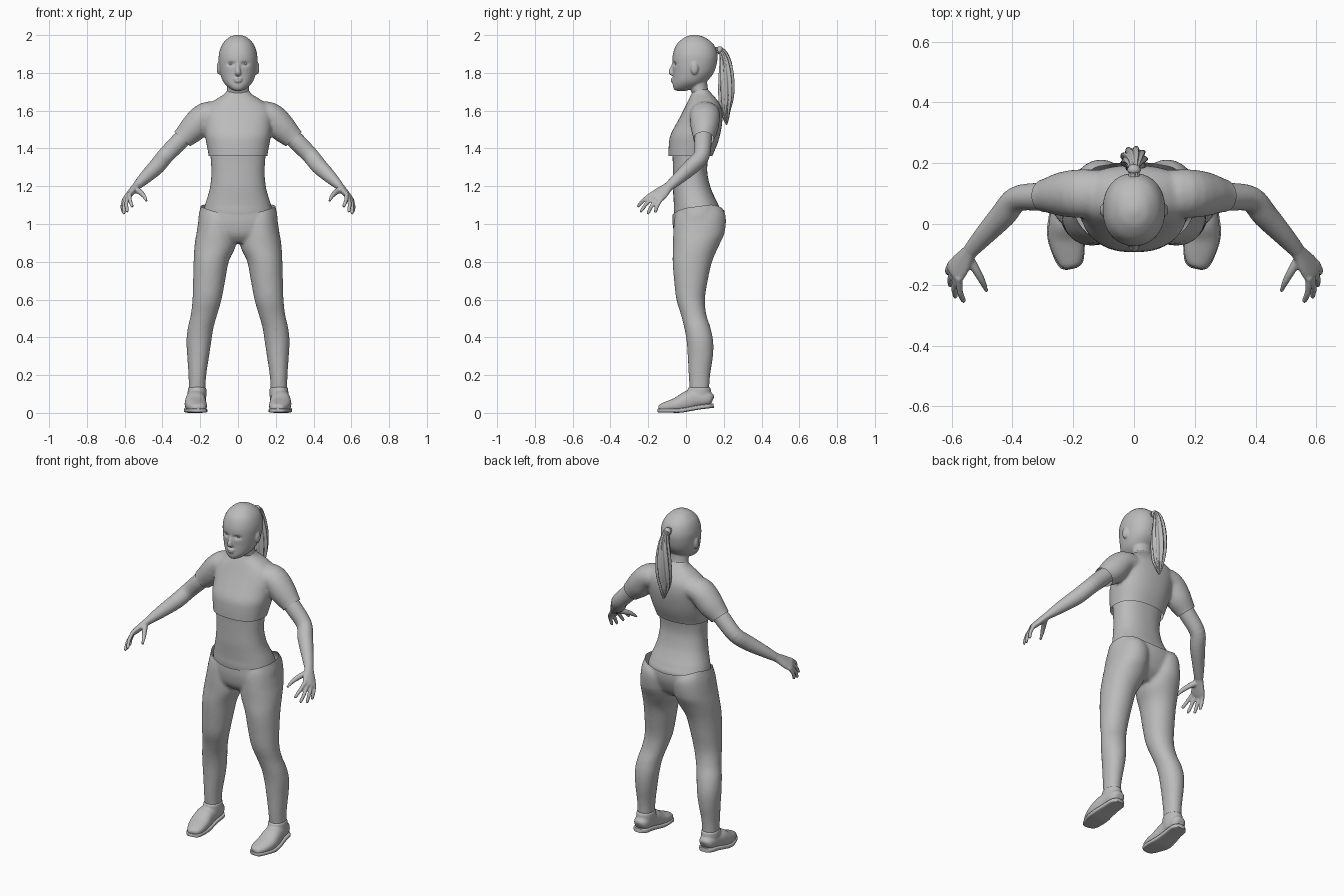
import bpy, bmesh, math
from mathutils import Vector, Matrix

grey = bpy.data.materials.new("plain_grey")
grey.diffuse_color = (0.5, 0.5, 0.5, 1)


def spline(rows, steps=4):
    """Catmull-Rom interpolation of section rows."""
    out = []
    for i in range(len(rows) - 1):
        a, b, c, d = (rows[max(0, min(len(rows) - 1, i + k))] for k in (-1, 0, 1, 2))
        for j in range(steps):
            t = j / steps
            out.append([0.5 * (2 * q + (r - p) * t + (2 * p - 5 * q + 4 * r - w) * t * t
                               + (3 * q - p - 3 * r + w) * t ** 3)
                        for p, q, r, w in zip(a, b, c, d)])
    return out + [list(rows[-1])]


def loft(bm, rows, wide=None, n=28, e=2.0, s=1, lobes=0):
    """Closed loft through rows (x, y, z, r_wide, r_thin); level sections if wide is None."""
    rows = spline(rows)
    pts = [Vector(r[:3]) for r in rows]
    rings = []
    for i, r in enumerate(rows):
        u, v = Vector((1, 0, 0)), Vector((0, 1, 0))
        if wide:
            t = (pts[min(i + 1, len(pts) - 1)] - pts[max(i - 1, 0)]).normalized()
            w = Vector(wide)
            u = (w - t * w.dot(t)).normalized()
            v = t.cross(u)
        ring = []
        for k in range(n):
            a = 2 * math.pi * k / n
            c, d = math.cos(a), math.sin(a)
            m = 1 + 0.13 * math.cos(lobes * a + i * 0.35) if lobes else 1
            p = pts[i] + u * (max(r[3], .002) * m * math.copysign(abs(c) ** (2 / e), c)) \
                + v * (max(r[4], .002) * m * math.copysign(abs(d) ** (2 / e), d))
            ring.append(bm.verts.new((p.x * s, p.y, p.z)))
        rings.append(ring)
    for a, b in zip(rings, rings[1:]):
        for k in range(n):
            bm.faces.new((a[k], a[(k + 1) % n], b[(k + 1) % n], b[k]))
    bm.faces.new(rings[0][::-1])
    bm.faces.new(rings[-1])


def level(rows):
    """Rows (z, x, half_width, y_front, y_back) to loft rows."""
    return [(x, (f + b) / 2, z, w, (b - f) / 2) for z, x, w, f, b in rows]


def ball(bm, at, r):
    bmesh.ops.create_uvsphere(bm, u_segments=20, v_segments=14, radius=1,
                              matrix=Matrix.Translation(at) @ Matrix.Diagonal((*r, 1)))


def finish(name, bm, voxel=0, smooth=0, cuts=(), shape=None):
    """Make the object, fuse its volumes, trim it by planes and reshape it."""
    bmesh.ops.recalc_face_normals(bm, faces=bm.faces)
    me = bpy.data.meshes.new(name)
    bm.to_mesh(me)
    bm.free()
    ob = bpy.data.objects.new(name, me)
    bpy.context.collection.objects.link(ob)
    if voxel:
        m = ob.modifiers.new("fuse", 'REMESH')
        m.mode, m.voxel_size = 'VOXEL', voxel
        m = ob.modifiers.new("soften", 'SMOOTH')
        m.factor, m.iterations = 0.5, smooth
        dg = bpy.context.evaluated_depsgraph_get()
        fused = bpy.data.meshes.new_from_object(ob.evaluated_get(dg))
        ob.modifiers.clear()
        ob.data = fused
        bm = bmesh.new()
        bm.from_mesh(fused)
        for co, no in cuts:
            bmesh.ops.bisect_plane(bm, geom=bm.verts[:] + bm.edges[:] + bm.faces[:],
                                   plane_co=co, plane_no=no, clear_outer=True)
        if shape:
            for v in bm.verts:
                shape(v.co)
        bm.to_mesh(fused)
        bm.free()
    ob.data.materials.clear()
    ob.data.materials.append(grey)
    bpy.ops.object.select_all(action='DESELECT')
    bpy.context.view_layer.objects.active = ob
    ob.select_set(True)
    bpy.ops.object.shade_smooth_by_angle(angle=math.radians(50))
    return ob


# Head, neck, nose, lips and ears
bm = bmesh.new()
loft(bm, level([(1.705, 0, .015, -.052, 0), (1.714, 0, .038, -.064, .03), (1.735, 0, .064, -.07, .085),
                (1.76, 0, .082, -.069, .115), (1.80, 0, .095, -.069, .147), (1.85, 0, .102, -.072, .163),
                (1.90, 0, .101, -.069, .166), (1.95, 0, .084, -.05, .147), (1.985, 0, .052, -.012, .105),
                (1.998, 0, .024, .02, .07), (2.002, 0, .006, .04, .05)]), n=40, e=2.15)
loft(bm, level([(1.60, 0, .08, .04, .16), (1.68, 0, .064, .034, .132), (1.72, 0, .058, .022, .115),
                (1.80, 0, .058, .02, .11)]))
loft(bm, [(0, -.062, 1.86, .009, .008), (0, -.072, 1.83, .010, .010), (0, -.078, 1.808, .014, .014),
          (0, -.077, 1.797, .016, .012), (0, -.07, 1.79, .01, .006)], wide=(1, 0, 0))
ball(bm, (0, -.068, 1.768), (.024, .013, .007))
ball(bm, (0, -.068, 1.756), (.021, .013, .008))
for s in (1, -1):
    ball(bm, (s * .102, .045, 1.825), (.011, .02, .034))


def sockets(co):
    if co.y < 0:
        for s in (1, -1):
            d = ((co.x - s * .036) / .02) ** 2 + ((co.z - 1.847) / .011) ** 2
            co.y += .012 * math.exp(-d)


finish("head", bm, .005, 3, shape=sockets)

bm = bmesh.new()
for s in (1, -1):
    ball(bm, (s * .036, -.045, 1.847), (.015, .012, .008))
finish("eyes", bm)

# Ponytail and its band
bm = bmesh.new()
loft(bm, [(0, .14, 1.915, .02, .02), (0, .175, 1.92, .015, .015), (0, .197, 1.902, .02, .02),
          (0, .21, 1.85, .03, .03), (0, .214, 1.77, .04, .038), (0, .212, 1.68, .041, .038),
          (0, .207, 1.61, .033, .028), (0, .212, 1.56, .018, .015), (0, .215, 1.525, .003, .003)],
     wide=(1, 0, 0), n=72, lobes=9)
finish("ponytail", bm)
bm = bmesh.new()
loft(bm, [(0, .168, 1.919, .017, .017), (0, .174, 1.919, .022, .022), (0, .18, 1.917, .022, .022),
          (0, .186, 1.913, .017, .017)], wide=(1, 0, 0))
finish("hair_band", bm)

# Bare midriff
bm = bmesh.new()
loft(bm, level([(.95, 0, .165, -.045, .14), (1.05, 0, .182, -.063, .185), (1.10, 0, .175, -.064, .172),
                (1.15, 0, .159, -.067, .148), (1.20, 0, .147, -.07, .128), (1.27, 0, .14, -.07, .113),
                (1.33, 0, .143, -.07, .115), (1.40, 0, .147, -.07, .13), (1.50, 0, .14, -.04, .15)]),
     n=48, e=2.3)
finish("midriff", bm)

# Cropped shirt with short sleeves
bm = bmesh.new()
loft(bm, level([(1.31, 0, .15, -.092, .125), (1.36, 0, .155, -.093, .14), (1.42, 0, .166, -.091, .165),
                (1.47, 0, .175, -.083, .18), (1.53, 0, .18, -.052, .191), (1.58, 0, .185, -.025, .193),
                (1.62, 0, .17, -.005, .186), (1.655, 0, .125, .012, .166), (1.69, 0, .07, .03, .136),
                (1.715, 0, .056, .036, .115)]), n=48, e=2.35)
for s in (1, -1):
    loft(bm, [(.08, .10, 1.585, .075, .06), (.17, .10, 1.575, .08, .07), (.235, .098, 1.508, .073, .073),
              (.295, .093, 1.45, .054, .057), (.345, .09, 1.40, .05, .052)], wide=(0, 1, 0), s=s)
finish("shirt", bm, .008, 6,
       [((0, 0, 1.36), (0, 0, -1))] + [((s * .296, .09, 1.45), (s * .67, 0, -.74)) for s in (1, -1)])

# Arms and hands
bm = bmesh.new()
across = Vector((.4, .75, -.4)).normalized()
knuckles = Vector((.588, -.158, 1.142))
tips = [(.56, -.258, 1.09), (.588, -.243, 1.063), (.605, -.205, 1.052), (.611, -.165, 1.06)]
for s in (1, -1):
    loft(bm, [(.25, .094, 1.495, .045, .045), (.31, .09, 1.437, .046, .047), (.385, .082, 1.36, .042, .044),
              (.43, .03, 1.305, .042, .043), (.49, -.035, 1.247, .034, .034), (.535, -.085, 1.203, .027, .023)],
         wide=(0, 1, 0), s=s)
    loft(bm, [(.515, -.062, 1.222, .029, .026), (.54, -.092, 1.198, .027, .021),
              (.57, -.133, 1.163, .041, .018), (.588, -.158, 1.142, .043, .015),
              (.594, -.168, 1.134, .037, .010)], wide=across, s=s)
    for i, tip in enumerate(tips):
        base = knuckles + across * (-.033 + .022 * i)
        tip = Vector(tip)
        back = base.lerp(tip, -.12)
        bend = base.lerp(tip, .5) + Vector((.005, -.003, .004))
        loft(bm, [(*back, .011, .011), (*bend, .0105, .0105), (*base.lerp(tip, .9), .009, .009),
                  (*tip, .005, .005)], wide=across, n=14, s=s)
    loft(bm, [(.545, -.108, 1.185, .018, .016), (.52, -.15, 1.17, .016, .014),
              (.498, -.19, 1.148, .012, .011), (.484, -.222, 1.12, .006, .006)], wide=across, n=14, s=s)
finish("arms", bm, .005, 4)

# Trousers: hips and legs
bm = bmesh.new()
loft(bm, level([(.90, 0, .10, -.025, .12), (.94, 0, .19, -.058, .165), (1.0, 0, .21, -.071, .198),
                (1.05, 0, .198, -.071, .204), (1.09, 0, .187, -.07, .19), (1.14, 0, .178, -.07, .165)]),
     n=48, e=2.25)
for s in (1, -1):
    loft(bm, level([(1.06, .105, .07, -.045, .18), (1.02, .107, .095, -.062, .211), (.95, .115, .105, -.068, .204),
                    (.88, .122, .109, -.069, .172), (.80, .142, .093, -.071, .138), (.70, .153, .085, -.063, .115),
                    (.60, .164, .077, -.051, .10), (.52, .18, .07, -.027, .108), (.45, .198, .068, -.009, .13),
                    (.38, .207, .066, .003, .144), (.30, .211, .058, .009, .143), (.20, .215, .047, .014, .128),
                    (.13, .2165, .044, .019, .123), (.08, .2165, .043, .02, .12)]), e=2.1, s=s)


def waistband(co):
    # waist edge dips at the front and rises at the sides and back
    if co.z > .95:
        k = (co.z - .95) / .1
        co.z += k * (.035 * min(1, (co.x / .18) ** 2) + .02 * max(0, min(1, co.y / .15)))


finish("trousers", bm, .009, 6, [((0, 0, 1.05), (0, 0, 1)), ((0, 0, .12), (0, 0, -1))], waistband)

# Shoes and soles
bm, sole = bmesh.new(), bmesh.new()
for s in (1, -1):
    loft(bm, [(.205, -.143, .022, .02, .012), (.208, -.13, .025, .037, .023), (.215, -.09, .034, .052, .031),
              (.224, -.04, .045, .058, .041), (.225, .01, .063, .054, .053), (.222, .05, .072, .05, .048),
              (.219, .10, .074, .047, .042), (.218, .13, .072, .038, .034), (.218, .142, .068, .02, .02)],
         wide=(1, 0, 0), e=2.3, s=s)
    loft(bm, level([(.05, .218, .047, .0, .132), (.10, .217, .05, .005, .134), (.137, .2165, .048, .012, .13)]), s=s)
    loft(sole, [(.205, -.147, .013, .018, .009), (.208, -.132, .012, .041, .011), (.217, -.08, .012, .056, .011),
                (.225, -.03, .013, .061, .012), (.225, .02, .021, .056, .012), (.222, .07, .03, .05, .012),
                (.219, .12, .036, .046, .012), (.218, .146, .039, .024, .012)], wide=(1, 0, 0), e=5, s=s)
finish("shoes", bm, .006, 4)
finish("shoe_soles", sole)
